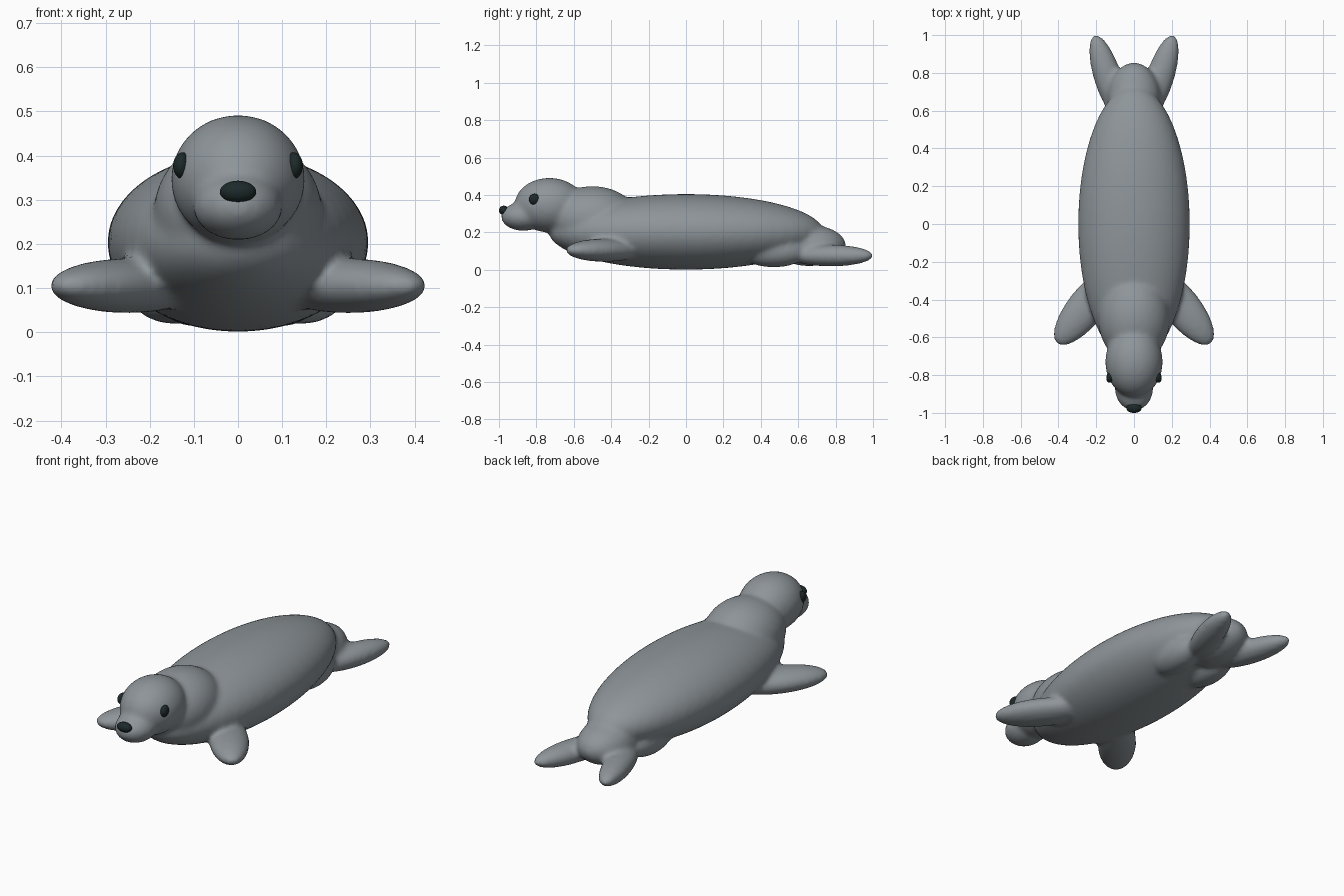
import bpy
import bmesh
from math import atan2
from mathutils import Matrix, Vector

cube = bpy.data.objects.get("Cube")
if cube:
    bpy.data.objects.remove(cube, do_unlink=True)


def make_material(name, color):
    mat = bpy.data.materials.new(name)
    mat.use_nodes = True
    mat.diffuse_color = color
    mat.node_tree.nodes["Principled BSDF"].inputs["Base Color"].default_value = color
    return mat


def add_ellipsoid(bm, center, radii, heading=(0, 1)):
    """Ellipsoid whose local y axis points along heading in the ground plane."""
    turn = Matrix.Rotation(atan2(-heading[0], heading[1]), 4, "Z")
    matrix = Matrix.Translation(Vector(center)) @ turn @ Matrix.Diagonal((*radii, 1))
    bmesh.ops.create_uvsphere(bm, u_segments=48, v_segments=32, radius=1, matrix=matrix)


def finish(bm, name, mat):
    for face in bm.faces:
        face.smooth = True
    mesh = bpy.data.meshes.new(name)
    bm.to_mesh(mesh)
    bm.free()
    mesh.materials.append(mat)
    obj = bpy.data.objects.new(name, mesh)
    bpy.context.collection.objects.link(obj)
    return obj


fur = make_material("grey fur", (0.27, 0.3, 0.32, 1))
dark = make_material("dark eyes and nose", (0.012, 0.022, 0.022, 1))

# Body: overlapping volumes blended into one skin
bm = bmesh.new()
add_ellipsoid(bm, (0, 0, 0.203), (0.296, 0.735, 0.202))       # torso
add_ellipsoid(bm, (0, -0.5, 0.275), (0.19, 0.24, 0.172))      # neck
add_ellipsoid(bm, (0, -0.73, 0.346), (0.152, 0.187, 0.146))   # head
add_ellipsoid(bm, (0, -0.87, 0.285), (0.102, 0.119, 0.077))   # muzzle
add_ellipsoid(bm, (0, 0.66, 0.13), (0.14, 0.195, 0.11))       # tail
for side in (-1, 1):
    # Front flipper, hip and hind flipper
    add_ellipsoid(bm, (side * 0.25, -0.435, 0.105), (0.1, 0.256, 0.062), (side * 0.62, -0.78))
    add_ellipsoid(bm, (side * 0.1, 0.47, 0.1), (0.09, 0.18, 0.087))
    add_ellipsoid(bm, (side * 0.138, 0.775, 0.076), (0.074, 0.238, 0.058), (side * 0.3, 0.95))
body = finish(bm, "body", fur)
remesh = body.modifiers.new("blend", "REMESH")
remesh.mode = "VOXEL"
remesh.voxel_size = 0.012
remesh.use_smooth_shade = True
smooth = body.modifiers.new("soften", "SMOOTH")
smooth.factor = 0.5
smooth.iterations = 12

# Nose
bm = bmesh.new()
add_ellipsoid(bm, (0, -0.974, 0.318), (0.041, 0.026, 0.025))
finish(bm, "nose", dark)

# Eyes
for side, name in ((1, "left_eye"), (-1, "right_eye")):
    bm = bmesh.new()
    add_ellipsoid(bm, (side * 0.126, -0.81, 0.377), (0.02, 0.03, 0.03), (side * -0.25, 1))
    finish(bm, name, dark)
